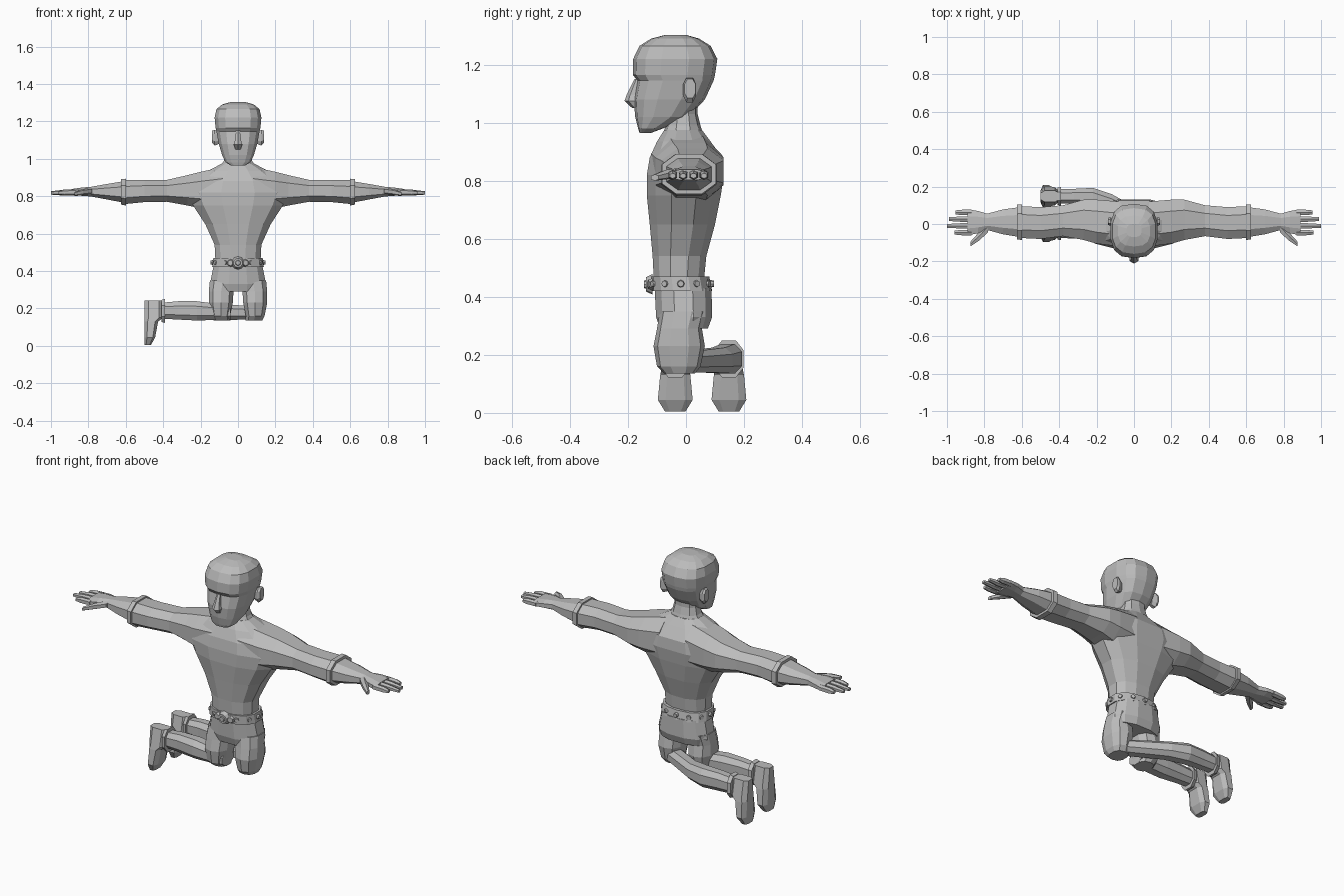
import bpy, bmesh, math
from mathutils import Vector

cube = bpy.data.objects.get("Cube")
if cube:
    bpy.data.objects.remove(cube, do_unlink=True)

grey = bpy.data.materials.new("plain grey")
grey.use_nodes = True
colour = (.5, .5, .5, 1)
grey.diffuse_color = colour
grey.node_tree.nodes["Principled BSDF"].inputs["Base Color"].default_value = colour


def finish(name, bm, mirror=False):
    bmesh.ops.recalc_face_normals(bm, faces=bm.faces)
    mesh = bpy.data.meshes.new(name)
    bm.to_mesh(mesh)
    bm.free()
    mesh.materials.append(grey)
    obj = bpy.data.objects.new(name, mesh)
    bpy.context.collection.objects.link(obj)
    if mirror:
        obj.modifiers.new("Mirror", "MIRROR").use_mirror_merge = False
    return obj


def ring_shape(sides, power):
    """Unit ring of rounded-box points that touches its bounds."""
    points = []
    for i in range(sides):
        a = math.tau * (i + .5) / sides
        c, s = math.cos(a), math.sin(a)
        points.append((math.copysign(abs(c) ** (2 / power), c),
                       math.copysign(abs(s) ** (2 / power), s)))
    u, v = max(p[0] for p in points), max(p[1] for p in points)
    return [(p[0] / u, p[1] / v) for p in points]


def skin(bm, rings):
    rings = [[bm.verts.new(p) for p in ring] for ring in rings]
    for low, high in zip(rings, rings[1:]):
        for i in range(len(low)):
            j = (i + 1) % len(low)
            bm.faces.new((low[i], low[j], high[j], high[i]))
    bm.faces.new(rings[0])
    bm.faces.new(rings[-1])


def loft_up(name, sections, sides=12, power=2.4, mirror=False):
    """Sections: height, centre x, half width, front y, back y."""
    bm = bmesh.new()
    shape = ring_shape(sides, power)
    skin(bm, [[(cx + w * u, (f + b) / 2 + (b - f) / 2 * v, z) for u, v in shape]
              for z, cx, w, f, b in sections])
    return finish(name, bm, mirror)


def loft_out(name, sections, sides=8, power=2.4, mirror=False):
    """Sections: x, front y, back y, bottom z, top z."""
    bm = bmesh.new()
    shape = ring_shape(sides, power)
    skin(bm, [[(x, (f + b) / 2 + (b - f) / 2 * u, (lo + hi) / 2 + (hi - lo) / 2 * v)
               for u, v in shape] for x, f, b, lo, hi in sections])
    return finish(name, bm, mirror)


def stud(name, place, outward, radius, depth, sides=8):
    """Short tapered disc facing outward."""
    bm = bmesh.new()
    bmesh.ops.create_cone(bm, cap_ends=True, segments=sides, radius1=radius,
                          radius2=radius * .7, depth=depth)
    obj = finish(name, bm)
    obj.location = place
    obj.rotation_euler = Vector(outward).to_track_quat("Z", "Y").to_euler()
    return obj


# Torso and neck
loft_up("torso", [
    (.44, 0, .12, -.11, .06), (.54, 0, .125, -.115, .07),
    (.65, 0, .175, -.125, .1), (.75, 0, .24, -.135, .12),
    (.82, 0, .27, -.135, .13), (.88, 0, .24, -.125, .125),
    (.935, 0, .16, -.1, .085), (.975, 0, .085, -.075, .055)])
loft_up("neck", [
    (.93, 0, .11, -.09, .07), (.99, 0, .075, -.07, .05),
    (1.03, 0, .065, -.06, .04), (1.1, 0, .065, -.06, .04)], 10)

# Head with a brow ledge
loft_up("head", [
    (.965, 0, .04, -.16, -.12), (.98, 0, .065, -.165, -.08),
    (1.02, 0, .085, -.175, .01), (1.08, 0, .103, -.18, .065),
    (1.145, 0, .115, -.168, .095), (1.165, 0, .12, -.183, .1),
    (1.22, 0, .125, -.182, .108), (1.265, 0, .115, -.16, .085),
    (1.29, 0, .085, -.12, .045), (1.303, 0, .04, -.07, 0)], 14, 2.7)
loft_up("nose", [
    (1.05, 0, .014, -.185, -.15), (1.075, 0, .023, -.212, -.15),
    (1.095, 0, .017, -.205, -.15), (1.15, 0, .01, -.178, -.15)], 6)
loft_out("ears", [
    (.1, -.005, .025, 1.08, 1.14), (.125, -.01, .035, 1.07, 1.155),
    (.138, -.005, .033, 1.085, 1.15)], mirror=True)

# Shoulders, sleeves and forearms
loft_out("upper_arms", [
    (.08, -.12, .12, .72, .955), (.2, -.105, .13, .735, .93),
    (.27, -.085, .13, .75, .912), (.38, -.065, .1, .77, .887),
    (.5, -.08, .09, .768, .887), (.6, -.075, .095, .758, .885)], mirror=True)
loft_out("sleeve_cuffs", [
    (.6, -.085, .105, .75, .893), (.625, -.083, .103, .755, .892)], mirror=True)
loft_out("forearms", [
    (.61, -.07, .09, .765, .88), (.7, -.055, .078, .782, .865),
    (.785, -.032, .055, .798, .85), (.835, -.05, .07, .802, .846),
    (.89, -.06, .078, .803, .838)], mirror=True)

# Fingers and thumbs
for i, tip in enumerate((.955, .99, 1, .96)):
    y = .062 - i * .036
    loft_out("finger_pair", [
        (.87, y - .015, y + .015, .805, .837),
        (.93, y - .014, y + .014, .803, .835),
        (tip, y - .01, y + .01, .808, .826)], 6, mirror=True)
loft_out("thumbs", [
    (.78, -.045, .02, .81, .845), (.83, -.09, -.045, .805, .838),
    (.875, -.12, -.095, .8, .822)], 6, mirror=True)

# Belt, studs and buckle
loft_up("belt", [
    (.42, 0, .138, -.12, .09), (.47, 0, .132, -.122, .08)], 14)
for i in range(12):
    a = math.tau * i / 12
    out = Vector((math.sin(a), -math.cos(a), 0))
    if i:
        stud("belt_stud", (out.x * .135, out.y * .104 - .018, .445), out, .015, .022)
stud("buckle_rim", (0, -.127, .443), (0, -1, 0), .035, .022, 10)
stud("buckle_boss", (0, -.138, .443), (0, -1, 0), .018, .014)
for side in (-1, 1):
    stud("buckle_wing", (side * .04, -.122, .443), (side * .2, -1, 0), .022, .016, 6)

# Hips and thighs
loft_up("hips", [
    (.29, 0, .14, -.09, .075), (.33, 0, .15, -.103, .09),
    (.43, 0, .13, -.108, .088)])
loft_up("thighs", [
    (.135, .085, .045, -.075, .03), (.16, .092, .05, -.1, .05),
    (.23, .092, .064, -.112, .065), (.29, .09, .066, -.1, .055),
    (.35, .08, .07, -.09, .07)], 10, mirror=True)

# Lower legs folded to one side, each ending in a boot
for side, y, bend in (("right", -.037, 0), ("left", .148, .165)):
    start = -.04 if side == "right" else .1
    loft_out(side + "_shin", [
        (start, y - bend - .045, y - bend + .055, .14, .21),
        (-.12, y - .05 - bend * .2, y + .045 - bend * .2, .138, .225),
        (-.22, y - .05, y + .045, .135, .238),
        (-.32, y - .04, y + .04, .14, .238),
        (-.41, y - .038, y + .038, .145, .23)], mirror=False)
    loft_out(side + "_boot_cuff", [
        (-.39, y - .05, y + .05, .122, .25),
        (-.41, y - .046, y + .046, .128, .245)])
    loft_up(side + "_boot", [
        (.004, -.482, .017, y - .035, y + .035),
        (.045, -.471, .028, y - .06, y + .06),
        (.13, -.463, .036, y - .052, y + .052),
        (.15, -.45, .05, y - .048, y + .048),
        (.242, -.45, .05, y - .03, y + .03)], 8, 3)
